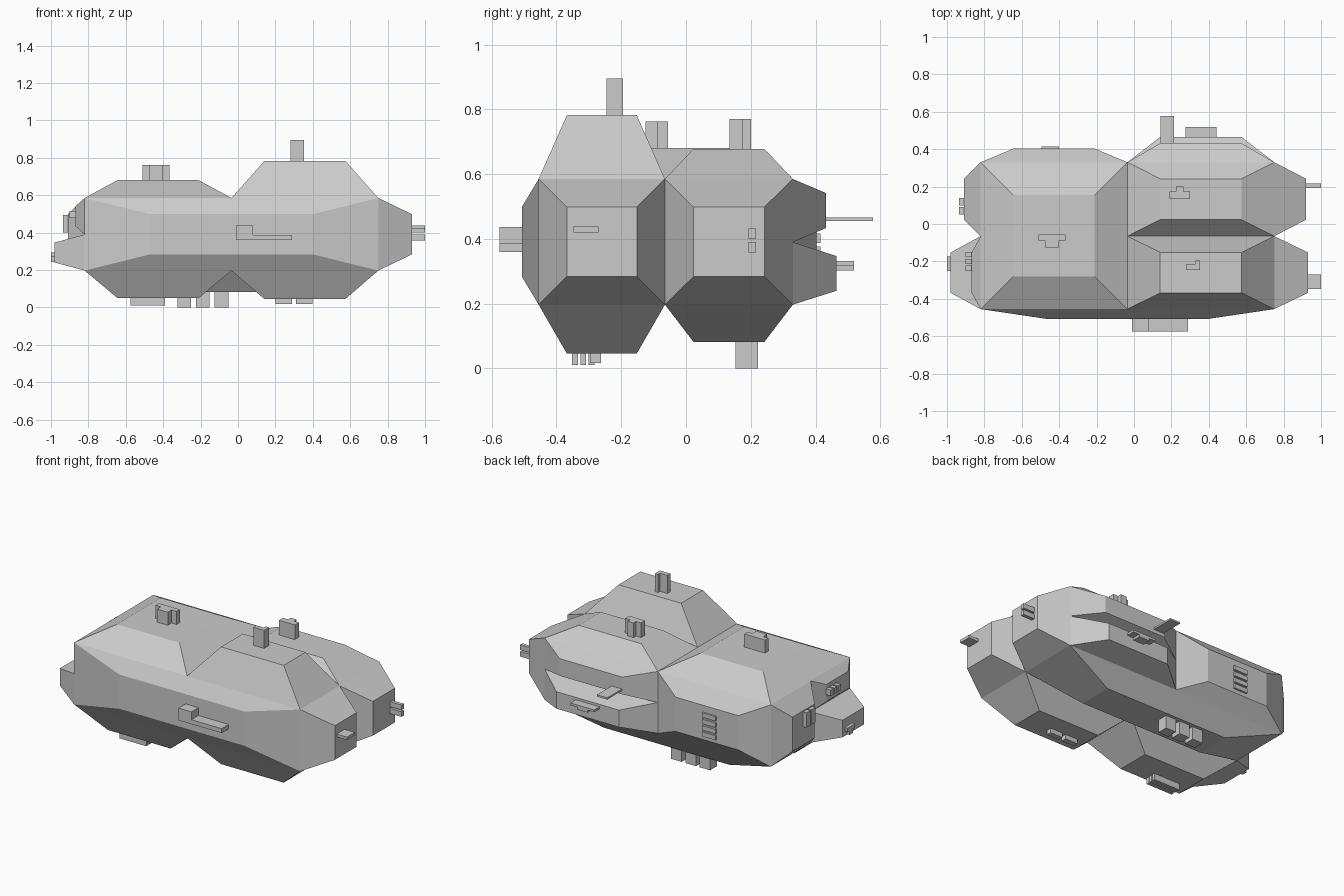
import bpy, bmesh
from mathutils import Vector

cube = bpy.data.objects.get("Cube")
if cube:
    bpy.data.objects.remove(cube, do_unlink=True)

grey = bpy.data.materials.new("hull_grey")
grey.use_nodes = True
grey.diffuse_color = (0.6, 0.6, 0.6, 1)
grey.node_tree.nodes["Principled BSDF"].inputs["Base Color"].default_value = grey.diffuse_color


def finish(bm, name):
    mesh = bpy.data.meshes.new(name)
    bm.to_mesh(mesh)
    bm.free()
    mesh.materials.append(grey)
    obj = bpy.data.objects.new(name, mesh)
    bpy.context.collection.objects.link(obj)
    return obj


# Hull grid lines: outer edges and middle seam on each axis
X0, XM, X1 = -0.82, -0.035, 0.75
Y0, YM, Y1 = -0.455, -0.065, 0.33
Z0, ZM, Z1 = 0.197, 0.39, 0.585
TAPER = 0.554


def pad(bm, axis, base, tip, u, v):
    """Tapered bulge growing along an axis from a rectangle on the core."""
    def corner(level, scale, su, sv):
        cu, cv = sum(u) / 2, sum(v) / 2
        p = [cu + su * scale * (u[1] - u[0]) / 2, cv + sv * scale * (v[1] - v[0]) / 2]
        p.insert(axis, level)
        return bm.verts.new(p)

    signs = [(-1, -1), (1, -1), (1, 1), (-1, 1)]
    low = [corner(base, 1, *s) for s in signs]
    high = [corner(tip, TAPER, *s) for s in signs]
    centre = sum((c.co for c in low), Vector()) / 4
    faces = [bm.faces.new(high)]
    for i in range(4):
        j = (i + 1) % 4
        faces.append(bm.faces.new((low[i], low[j], high[j], high[i])))
    for f in faces:
        f.normal_update()
        if f.normal.dot(f.calc_center_median() - centre) < 0:
            f.normal_flip()


LEFT, RIGHT, WIDE = (X0, XM), (XM, X1), (X0, X1)
FRONT, BACK, DEEP = (Y0, YM), (YM, Y1), (Y0, Y1)
LOWER, UPPER, TALL = (Z0, ZM), (ZM, Z1), (Z0, Z1)

bm = bmesh.new()
# Roof
pad(bm, 2, Z1, 0.68, LEFT, DEEP)
pad(bm, 2, Z1, 0.782, RIGHT, FRONT)
pad(bm, 2, Z1, 0.678, RIGHT, BACK)
# Belly
pad(bm, 2, Z0, 0.05, LEFT, FRONT)
pad(bm, 2, Z0, 0.046, RIGHT, FRONT)
pad(bm, 2, Z0, 0.082, WIDE, BACK)
# Front and back walls
pad(bm, 1, Y0, -0.507, WIDE, TALL)
pad(bm, 1, Y1, 0.403, LEFT, TALL)
pad(bm, 1, Y1, 0.465, RIGHT, LOWER)
pad(bm, 1, Y1, 0.432, RIGHT, UPPER)
# End walls
pad(bm, 0, X1, 0.93, FRONT, TALL)
pad(bm, 0, X1, 0.92, BACK, TALL)
pad(bm, 0, X0, -0.91, BACK, TALL)
pad(bm, 0, X0, -0.98, FRONT, LOWER)
pad(bm, 0, X0, -0.868, FRONT, UPPER)
bmesh.ops.remove_doubles(bm, verts=bm.verts, dist=0.0005)
finish(bm, "hull")


def fitting(name, *boxes):
    """Surface detail made of boxes given as x, y and z ranges."""
    bm = bmesh.new()
    for box in boxes:
        made = bmesh.ops.create_cube(bm, size=1)["verts"]
        for vert in made:
            vert.co = [r[0] if c < 0 else r[1] for c, r in zip(vert.co, box)]
    finish(bm, name)


# Roof masts
z = (0.77, 0.895)
fitting("tall_roof_mast", ((0.28, 0.353), (-0.245, -0.215), z), ((0.33, 0.353), (-0.215, -0.195), z))
z = (0.67, 0.77)
fitting("back_roof_mast", ((0.19, 0.3), (0.135, 0.175), z), ((0.225, 0.265), (0.175, 0.2), z))
z = (0.67, 0.762)
fitting("left_roof_mast", ((-0.51, -0.365), (-0.088, -0.055), z), ((-0.475, -0.4), (-0.125, -0.088), z))

# Front bracket
y = (-0.576, -0.5)
fitting("front_bracket", ((-0.01, 0.29), y, (0.36, 0.388)), ((-0.01, 0.08), y, (0.388, 0.437)))

# End fittings
fitting("right_front_fin", ((0.92, 1.0), (-0.348, -0.27), (0.42, 0.438)))
fitting("right_back_prongs", *[((0.91, 1.0), (0.193, 0.216), (h, h + 0.032)) for h in (0.358, 0.4)])
fitting("left_back_ports", *[((-0.935, -0.9), (k, k + 0.04), (0.4, 0.493)) for k in (0.05, 0.1)])
fitting("left_upper_ports", *[((-0.9, -0.86), (k, k + 0.027), (0.478, 0.515)) for k in (-0.25, -0.213, -0.177)])
x = (-1.0, -0.97)
fitting("left_lower_bracket", (x, (-0.25, -0.175), (0.27, 0.294)), (x, (-0.23, -0.195), (0.244, 0.27)))

# Back fittings
fitting("back_vent", *[((-0.495, -0.4), (0.395, 0.415), (0.308 + i * 0.04, 0.336 + i * 0.04)) for i in range(4)])
y = (0.455, 0.518)
fitting("back_lower_bracket", ((0.275, 0.44), y, (0.318, 0.332)), ((0.32, 0.395), y, (0.303, 0.318)))
fitting("back_upper_fin", ((0.143, 0.215), (0.425, 0.577), (0.455, 0.466)))

# Belly fittings
fitting("back_belly_blocks", *[((k, k + 0.073), (0.153, 0.222), (0, 0.09)) for k in (-0.323, -0.225, -0.125)])
fitting("left_belly_slats", *[((-0.575, -0.39), (k, k + 0.018), (0.01, 0.06)) for k in (-0.352, -0.326, -0.301)])
fitting("right_belly_blocks", *[((k, k + 0.088), (-0.297, -0.263), (0.017, 0.055)) for k in (0.2, 0.31)])
